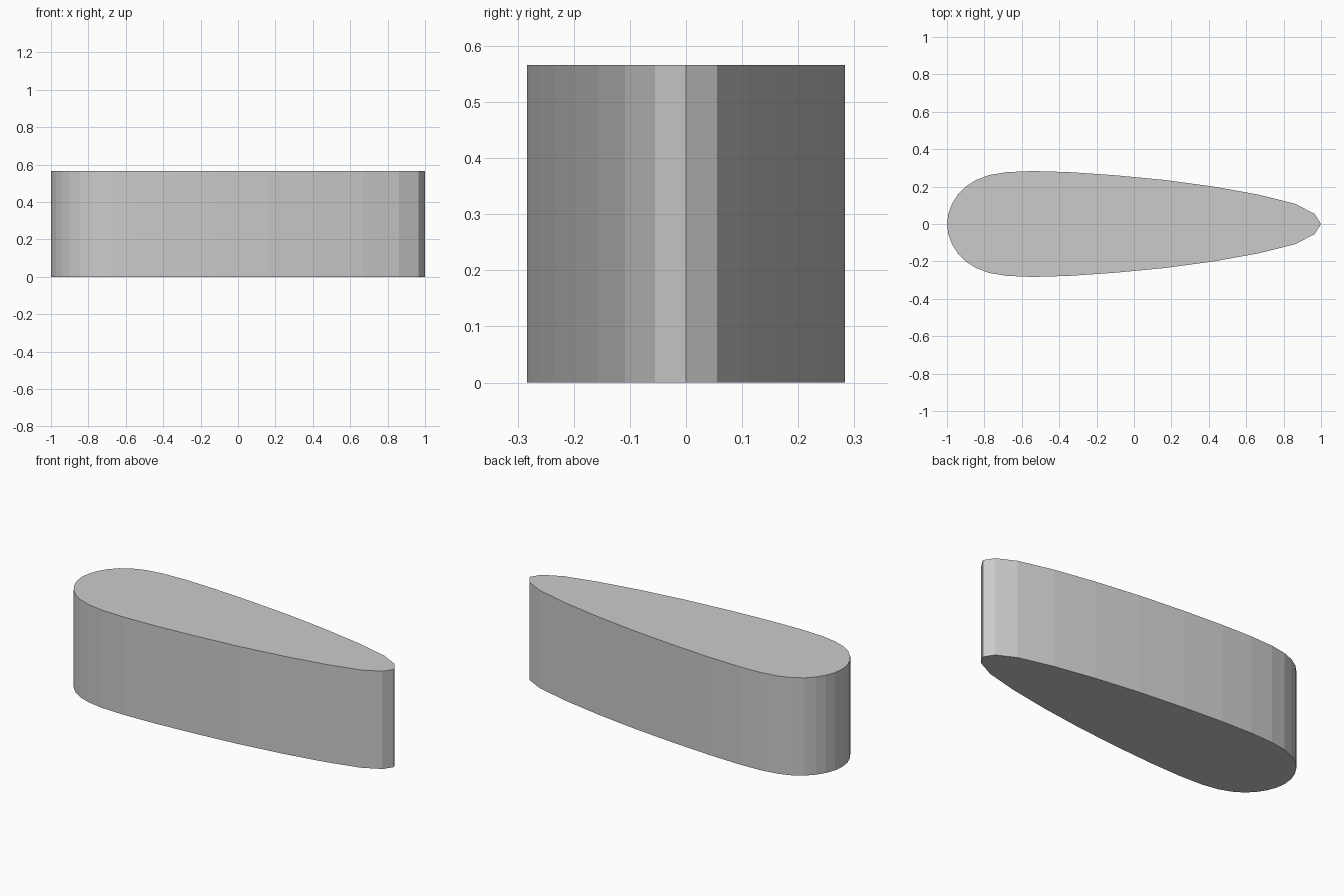
import bpy, bmesh, math

if "Cube" in bpy.data.objects:
    bpy.data.objects.remove(bpy.data.objects["Cube"])

R = 0.283        # half width
H = 0.566        # height

# x stations from pointed tail to round nose; y follows a half circle
xs = [1.0, 0.965, 0.86, 0.665, 0.425, 0.165, -0.11, -0.35, -0.54,
      -0.68, -0.775, -0.845, -0.90, -0.942, -0.973, -0.993, -1.0]
n = len(xs) - 1
upper = [(x, R * math.sin(math.pi * k / n)) for k, x in enumerate(xs)]
outline = upper + [(x, -y) for x, y in reversed(upper[1:-1])]

# teardrop block: outline extruded upwards
bm = bmesh.new()
base = bm.faces.new([bm.verts.new((x, y, 0)) for x, y in outline])
res = bmesh.ops.extrude_face_region(bm, geom=[base], use_keep_orig=True)
top = [g for g in res["geom"] if isinstance(g, bmesh.types.BMVert)]
bmesh.ops.translate(bm, verts=top, vec=(0, 0, H))
bmesh.ops.recalc_face_normals(bm, faces=bm.faces)
mesh = bpy.data.meshes.new("teardrop_block")
bm.to_mesh(mesh)
bm.free()
obj = bpy.data.objects.new("teardrop_block", mesh)
bpy.context.collection.objects.link(obj)
